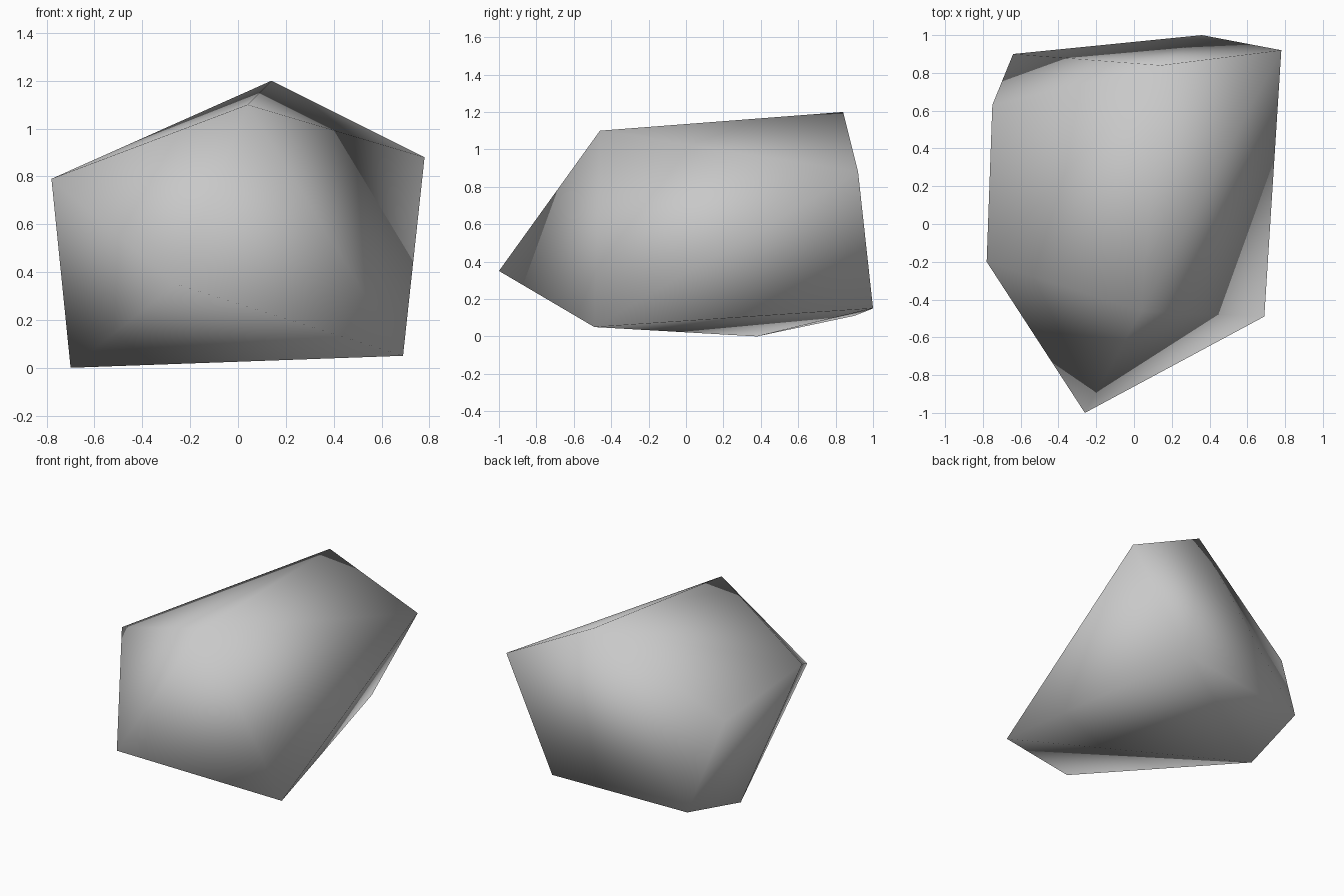
import bpy
import bmesh

cube = bpy.data.objects.get("Cube")
if cube:
    bpy.data.objects.remove(cube, do_unlink=True)

# One stone-grey colour
GREY = (0.58, 0.58, 0.58, 1.0)
stone = bpy.data.materials.new("stone_grey")
stone.use_nodes = True
stone.diffuse_color = GREY
stone.node_tree.nodes["Principled BSDF"].inputs["Base Color"].default_value = GREY

# Corners of the boulder
corners = [
    (0.14, 0.84, 1.20),    # top back
    (0.04, -0.46, 1.10),   # top front
    (0.78, 0.92, 0.88),    # upper left back
    (-0.78, -0.20, 0.79),  # upper right front
    (-0.75, 0.63, 0.69),   # upper right back
    (-0.26, -1.00, 0.35),  # front tip
    (0.69, -0.49, 0.05),   # lower left front
    (0.36, 1.00, 0.15),    # lower back
    (-0.64, 0.90, 0.11),   # lower right back
    (-0.70, 0.38, 0.00),   # lowest corner
]

# Wrap the corners in a convex faceted skin
bm = bmesh.new()
for co in corners:
    bm.verts.new(co)
bmesh.ops.convex_hull(bm, input=bm.verts[:])
bmesh.ops.triangulate(bm, faces=bm.faces[:])
bmesh.ops.recalc_face_normals(bm, faces=bm.faces[:])

# Shading is smooth over every edge
for face in bm.faces:
    face.smooth = True

mesh = bpy.data.meshes.new("boulder")
bm.to_mesh(mesh)
bm.free()
mesh.materials.append(stone)
boulder = bpy.data.objects.new("boulder", mesh)
bpy.context.collection.objects.link(boulder)
